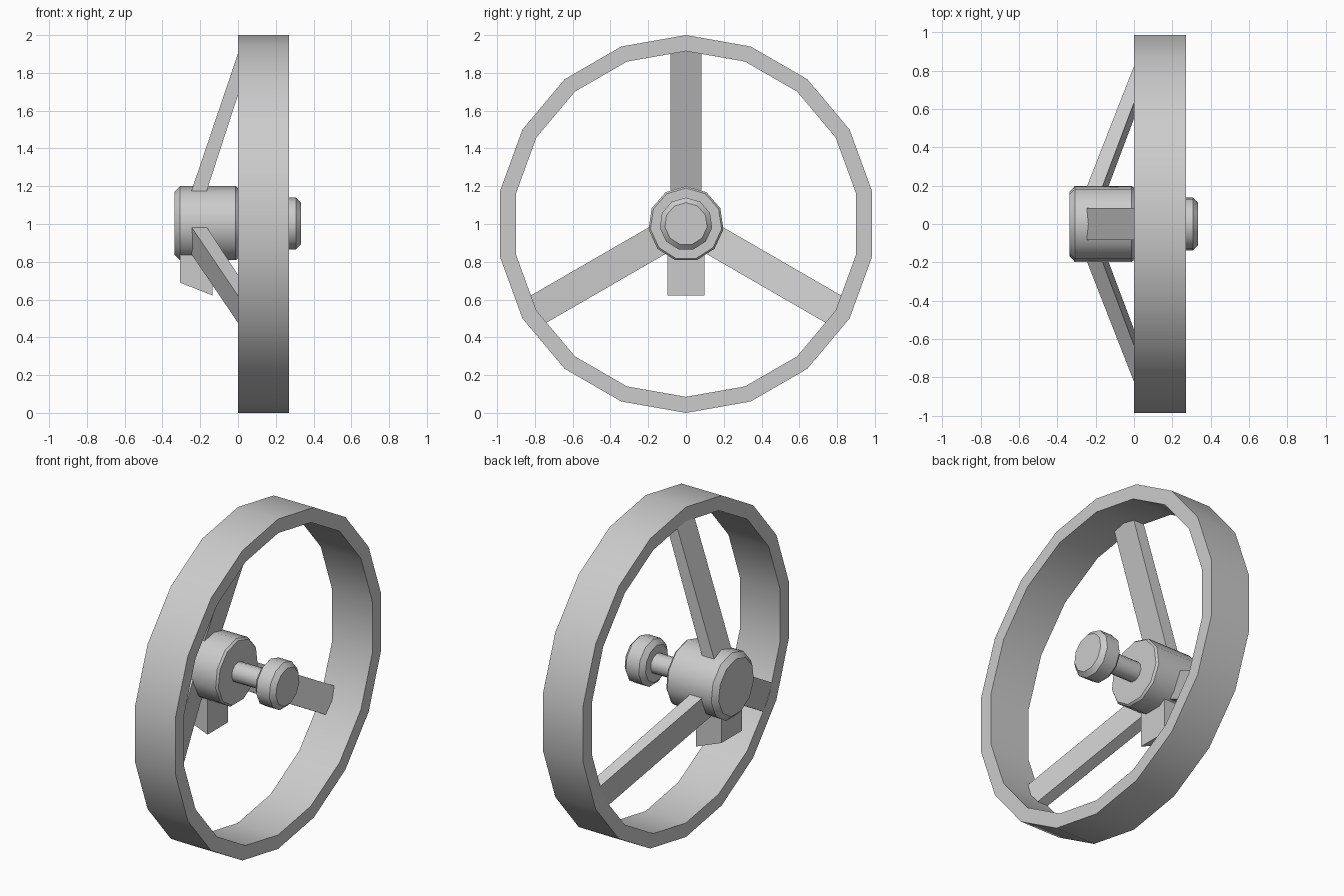
import bpy, math
from mathutils import Matrix

if "Cube" in bpy.data.objects:
    bpy.data.objects.remove(bpy.data.objects["Cube"])

AXLE_Z = 1.0


def add_mesh(name, verts, faces, smooth=None):
    me = bpy.data.meshes.new(name)
    me.from_pydata(verts, [], faces)
    ob = bpy.data.objects.new(name, me)
    bpy.context.collection.objects.link(ob)
    bpy.ops.object.select_all(action='DESELECT')
    bpy.context.view_layer.objects.active = ob
    ob.select_set(True)
    bpy.ops.object.mode_set(mode='EDIT')
    bpy.ops.mesh.select_all(action='SELECT')
    bpy.ops.mesh.normals_make_consistent(inside=False)
    bpy.ops.object.mode_set(mode='OBJECT')
    if smooth:
        bpy.ops.object.shade_smooth_by_angle(angle=math.radians(smooth))
    return ob


def lathe(name, profile, sides, closed=False):
    """Spin an (x, radius) profile about the horizontal axle, one vertex on top."""
    n = len(profile)
    verts, faces = [], []
    for s in range(sides):
        a = 2 * math.pi * s / sides
        verts += [(x, r * math.sin(a), AXLE_Z + r * math.cos(a)) for x, r in profile]
    for s in range(sides):
        t = (s + 1) % sides
        for i in range(n if closed else n - 1):
            j = (i + 1) % n
            faces.append((s * n + i, s * n + j, t * n + j, t * n + i))
    if not closed:
        faces.append([s * n for s in range(sides)])
        faces.append([s * n + n - 1 for s in range(sides)])
    return add_mesh(name, verts, faces, 38)


def slab(name, outline, half_width, turn=0):
    """Extrude an (x, height above axle) outline across y, turned about the axle."""
    n = len(outline)
    m = Matrix.Translation((0, 0, AXLE_Z)) @ Matrix.Rotation(math.radians(turn), 4, 'X')
    verts = [(x, y, z) for y in (-half_width, half_width) for x, z in outline]
    faces = [list(range(n)), list(range(n, 2 * n))]
    faces += [(i, (i + 1) % n, n + (i + 1) % n, n + i) for i in range(n)]
    ob = add_mesh(name, verts, faces)
    ob.data.transform(m)
    return ob


# Faceted wheel rim
lathe("rim", [(0, 1.0), (0.27, 1.0), (0.27, 0.915), (0, 0.915)], 18, closed=True)

# Bevelled hub, shaft and end knob
lathe("hub", [(-0.337, 0.17), (-0.308, 0.2), (-0.012, 0.2), (0, 0.19)], 11)
lathe("shaft", [(-0.03, 0.06), (0.22, 0.06)], 11)
lathe("knob", [(0.195, 0.11), (0.22, 0.14), (0.307, 0.14), (0.333, 0.113)], 11)

# Three slanted spokes
for k in range(3):
    slab(f"spoke_{k + 1}",
         [(-0.272, 0.1), (-0.19, 0.1), (0.087, 0.95), (0.016, 0.95)],
         0.083, 120 * k)

# Block under the hub with a sloping base
slab("hub_block", [(-0.308, -0.1), (-0.308, -0.31), (-0.135, -0.378), (-0.135, -0.1)], 0.099)
